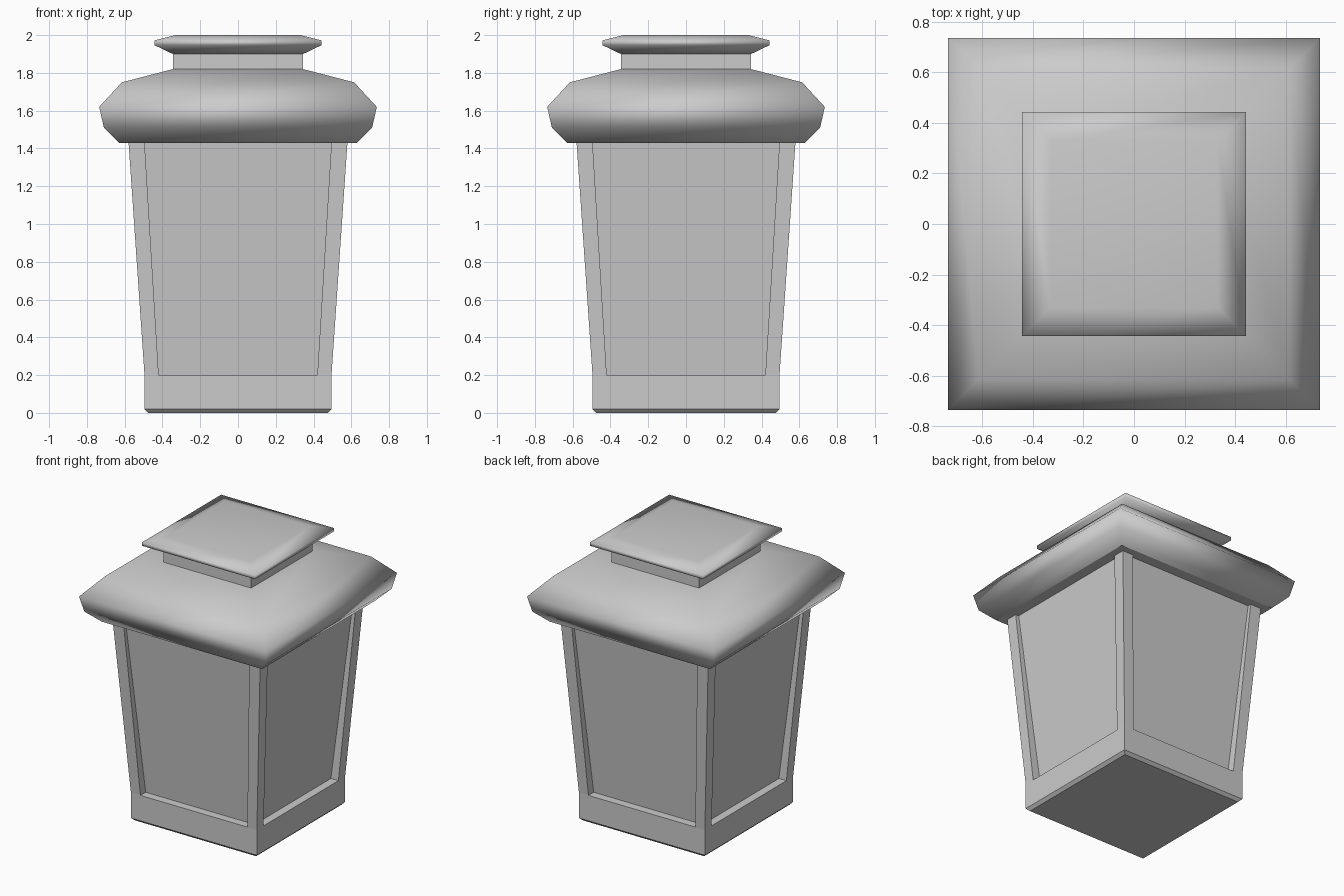
import bpy, bmesh

if "Cube" in bpy.data.objects:
    bpy.data.objects.remove(bpy.data.objects["Cube"])


def loft(name, rings, smooth=False):
    """Closed solid through rectangular rings (x0, x1, y0, y1, z)."""
    bm = bmesh.new()
    loops = []
    for x0, x1, y0, y1, z in rings:
        loops.append([bm.verts.new(p) for p in
                      ((x0, y0, z), (x1, y0, z), (x1, y1, z), (x0, y1, z))])
    for a, b in zip(loops, loops[1:]):
        for i in range(4):
            j = (i + 1) % 4
            bm.faces.new((a[i], a[j], b[j], b[i]))
    bottom = bm.faces.new(loops[0][::-1])
    top = bm.faces.new(loops[-1])
    bmesh.ops.recalc_face_normals(bm, faces=bm.faces[:])
    for f in bm.faces:
        f.smooth = smooth and f is not bottom
    for e in bottom.edges:
        e.smooth = False
    me = bpy.data.meshes.new(name)
    bm.to_mesh(me)
    bm.free()
    ob = bpy.data.objects.new(name, me)
    bpy.context.collection.objects.link(ob)
    return ob


def square(name, profile, smooth=False):
    """Centred square solid from (half width, z) points."""
    return loft(name, [(-h, h, -h, h, z) for h, z in profile], smooth)


# Base with a small chamfer at the foot
square("base", [(0.475, 0), (0.495, 0.02), (0.495, 0.2)])

# Recessed panels, deeper at the bottom than at the top
square("recessed_panels", [(0.435, 0.19), (0.555, 1.44)])

# Tapered corner posts
for sx in (-1, 1):
    for sy in (-1, 1):
        rings = []
        for inner, outer, z in ((0.42, 0.495, 0.2), (0.495, 0.58, 1.44)):
            xs = sorted((sx * inner, sx * outer))
            ys = sorted((sy * inner, sy * outer))
            rings.append((*xs, *ys, z))
        loft("corner_post", rings)

# Rounded lid
square("lid", [(0.63, 1.43), (0.71, 1.51), (0.735, 1.62),
               (0.615, 1.75), (0.345, 1.82)], True)

# Neck and cap
square("neck", [(0.345, 1.81), (0.345, 1.905)])
square("cap", [(0.345, 1.90), (0.443, 1.947), (0.443, 1.972), (0.33, 2.0)], True)
